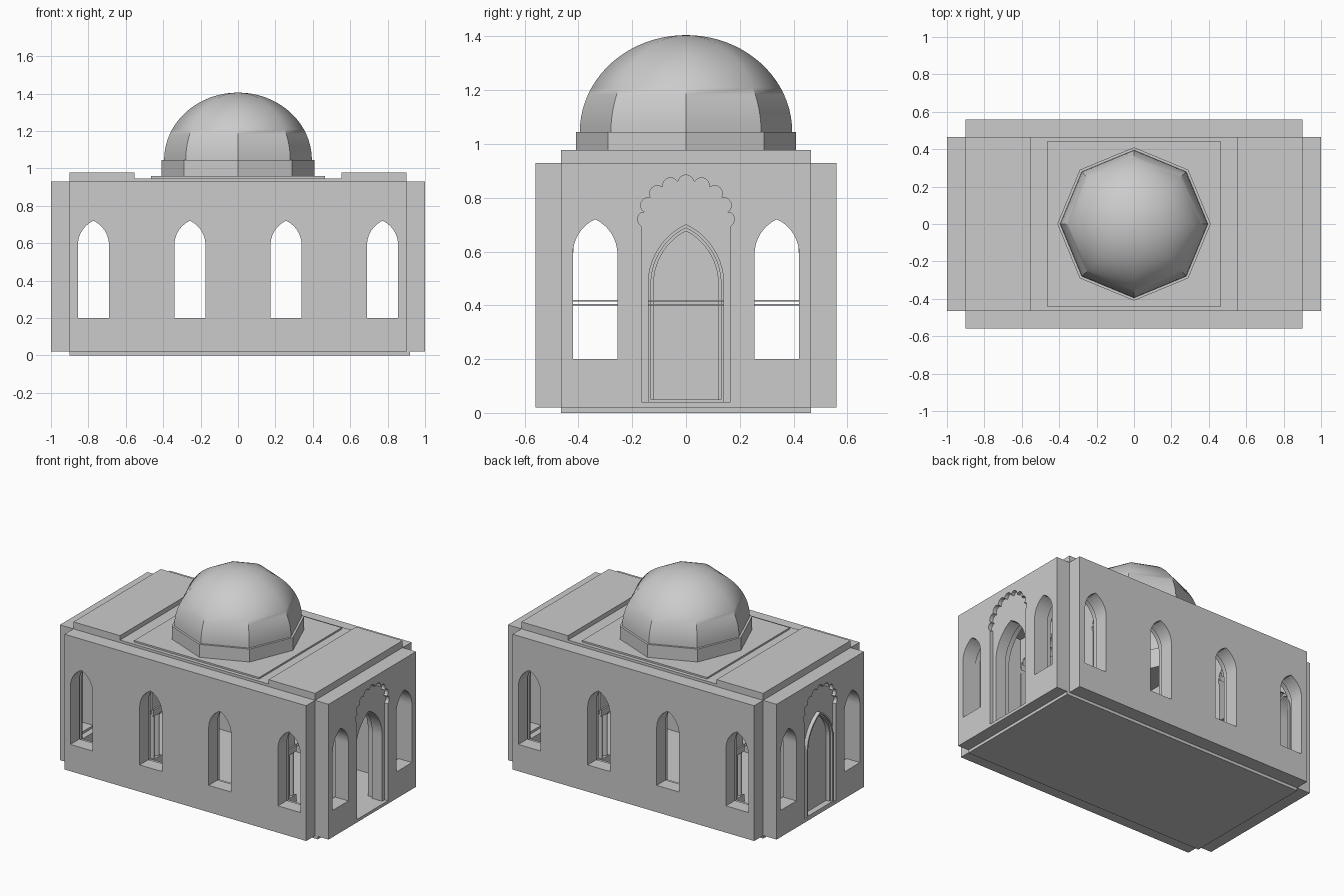
import bpy, bmesh
from math import pi, sin, cos, sqrt, asin, radians

cube = bpy.data.objects.get("Cube")
if cube:
    bpy.data.objects.remove(cube, do_unlink=True)

stone = bpy.data.materials.new("grey_stone")
stone.use_nodes = True
GREY = (0.6, 0.6, 0.6, 1)
stone.diffuse_color = GREY
stone.node_tree.nodes["Principled BSDF"].inputs["Base Color"].default_value = GREY


# Outlines
def rect(x0, x1, y0, y1):
    return [(x0, y0), (x1, y0), (x1, y1), (x0, y1)]


def octagon(r):
    return [(r * cos(k * pi / 4), r * sin(k * pi / 4)) for k in range(8)]


def arch(c, w, z0, spring, top, n=10):
    """Pointed arch made of two arcs."""
    h = top - spring
    R = (w * w + h * h) / (2 * w)
    end = asin(min(1, h / R))
    side = [(w - R + R * cos(end * k / n), spring + R * sin(end * k / n)) for k in range(n + 1)]
    half = [(w, z0)] + side
    return [(c + x, z) for x, z in half] + [(c - x, z) for x, z in half[-2::-1]]


def scallop(c=0, scale=1.0, z0=0.04, spring=0.72, rise=0.135, lobes=9):
    """Doorway outline with a lobed head."""
    pts = [(0.165, z0)]
    for k in range(lobes):
        a = pi * k / (lobes - 1)
        lo = -pi / 3 if k == 0 else a - 1.4
        hi = pi * 4 / 3 if k == lobes - 1 else a + 1.4
        for j in range(7):
            t = lo + (hi - lo) * j / 6
            pts.append((0.15 * cos(a) + 0.03 * cos(t), spring + rise * sin(a) + 0.03 * sin(t)))
    pts.append((-0.165, z0))
    return [(c + x * scale, z) for x, z in pts]


# Flat plate with holes; axis is the plate normal, lo..hi its extent
def plate(name, outlines, axis, lo, hi):
    cu = bpy.data.curves.new(name, "CURVE")
    cu.dimensions = "2D"
    cu.fill_mode = "BOTH"
    cu.extrude = (hi - lo) / 2
    for pts in outlines:
        s = cu.splines.new("POLY")
        s.points.add(len(pts) - 1)
        for p, (x, y) in zip(s.points, pts):
            p.co = (x, y, 0, 1)
        s.use_cyclic_u = True
    ob = bpy.data.objects.new(name, cu)
    bpy.context.collection.objects.link(ob)
    mid = (lo + hi) / 2
    if axis == "x":
        ob.location.x, ob.rotation_euler = mid, (pi / 2, 0, pi / 2)
    elif axis == "y":
        ob.location.y, ob.rotation_euler = mid, (pi / 2, 0, 0)
    else:
        ob.location.z = mid
    bpy.ops.object.select_all(action="DESELECT")
    ob.select_set(True)
    bpy.context.view_layer.objects.active = ob
    bpy.ops.object.convert(target="MESH")
    ob = bpy.context.object
    ob.data.materials.clear()
    ob.data.materials.append(stone)
    bpy.ops.object.shade_flat()
    return ob


def span(side, near, far):
    return sorted((side * near, side * far))


def windows(centres, grow=0.0):
    return [arch(c, 0.083 + grow, 0.2 - grow, 0.59, 0.72 + grow) for c in centres]


LONG = (-0.773, -0.257, 0.257, 0.773)
SHORT = (-0.338, 0.338)

# Base and floor
plate("base_slab", [rect(-0.9, 0.92, -0.465, 0.465)], "z", 0, 0.02)
plate("floor", [rect(-0.9, 0.9, -0.465, 0.465)], "z", 0.02, 0.04)

# Long walls with a lining stepped back around the windows
for s, tag in ((-1, "front"), (1, "back")):
    plate(tag + "_wall", [rect(-0.9, 0.9, 0.02, 0.93)] + windows(LONG), "y", *span(s, 0.465, 0.56))
    plate(tag + "_lining", [rect(-0.9, 0.9, 0.04, 0.92)] + windows(LONG, 0.015), "y", *span(s, 0.425, 0.465))

# End walls: lobed recess in the outer layer, pointed doorway behind it
door = arch(0, 0.14, 0.04, 0.48, 0.7, 14)
for s, tag in ((1, "left"), (-1, "right")):
    wall = rect(-0.465, 0.465, 0.02, 0.93)
    plate(tag + "_wall_face", [wall, scallop()] + windows(SHORT), "x", *span(s, 0.975, 1.0))
    plate(tag + "_wall", [wall, door] + windows(SHORT), "x", *span(s, 0.9, 0.975))
    plate(tag + "_lining", [rect(-0.425, 0.425, 0.04, 0.92), arch(0, 0.155, 0.04, 0.48, 0.715, 14)]
          + windows(SHORT, 0.015), "x", *span(s, 0.86, 0.9))

# Closed door on the right end
plate("door_frame", [door, arch(0, 0.13, 0.05, 0.48, 0.688, 14)], "x", -1.0, -0.92)
plate("door_moulding", [arch(0, 0.131, 0.045, 0.48, 0.69, 14), arch(0, 0.12, 0.05, 0.48, 0.676, 14)],
      "x", -0.985, -0.93)
plate("door_panel", [arch(0, 0.128, 0.04, 0.48, 0.686, 14)], "x", -0.96, -0.94)

# Interior screens: lobed arches carried on clustered columns
for s, tag in ((1, "left"), (-1, "right")):
    holes = [scallop(0, 1, 0.5)] + [scallop(c, 0.5, 0.5, 0.7, 0.06) for c in SHORT]
    mid = [(x, z if z > 0.501 else 0.42) for x, z in holes[0]]
    sides = [[(x, z if z > 0.501 else 0.42) for x, z in h] for h in holes[1:]]
    plate(tag + "_screen", [rect(-0.43, 0.43, 0.4, 0.92), rect(-0.425, 0.425, 0.405, 0.415), mid] + sides,
          "x", *span(s, 0.46, 0.54))
    for y in (-0.21, 0.21):
        plate(tag + "_column_foot", [rect(s * 0.5 - 0.05, s * 0.5 + 0.05, y - 0.045, y + 0.045)], "z", 0.04, 0.09)
        plate(tag + "_column_cap", [rect(s * 0.5 - 0.05, s * 0.5 + 0.05, y - 0.045, y + 0.045)], "z", 0.38, 0.42)
        for dx in (-0.028, 0.028):
            for dy in (-0.025, 0.025):
                bpy.ops.mesh.primitive_cylinder_add(vertices=12, radius=0.015, depth=0.3,
                                                    location=(s * 0.5 + dx, y + dy, 0.235))
                col = bpy.context.object
                col.name = tag + "_column"
                col.data.materials.append(stone)
                bpy.ops.object.shade_smooth_by_angle(angle=radians(40))

# Roof: slab and plinth open under the dome, raised slabs at both ends
plate("roof_slab", [rect(-0.9, 0.9, -0.465, 0.465), octagon(0.36)], "z", 0.915, 0.947)
plate("dome_plinth", [rect(-0.465, 0.465, -0.44, 0.44), octagon(0.36)], "z", 0.947, 0.958)
for s, tag in ((1, "left"), (-1, "right")):
    plate(tag + "_roof_step", [rect(*span(s, 0.553, 0.9), -0.465, 0.465)], "z", 0.947, 0.977)

# Drum and eight-sided dome
plate("drum", [octagon(0.41), octagon(0.36)], "z", 0.958, 1.045)
bm = bmesh.new()
RINGS = 20
prev = None
for i in range(RINGS):
    a = pi / 2 * i / RINGS
    ring = [bm.verts.new((x, y, 1.045 + 0.36 * sin(a))) for x, y in octagon(0.395 * cos(a))]
    if prev:
        for k in range(8):
            n = (k + 1) % 8
            bm.faces.new((prev[k], prev[n], ring[n], ring[k]))
    prev = ring
tip = bm.verts.new((0, 0, 1.405))
for k in range(8):
    bm.faces.new((prev[k], prev[(k + 1) % 8], tip))
me = bpy.data.meshes.new("dome")
bm.to_mesh(me)
bm.free()
me.materials.append(stone)
dome = bpy.data.objects.new("dome", me)
bpy.context.collection.objects.link(dome)
bpy.ops.object.select_all(action="DESELECT")
dome.select_set(True)
bpy.context.view_layer.objects.active = dome
bpy.ops.object.shade_smooth_by_angle(angle=radians(40))
